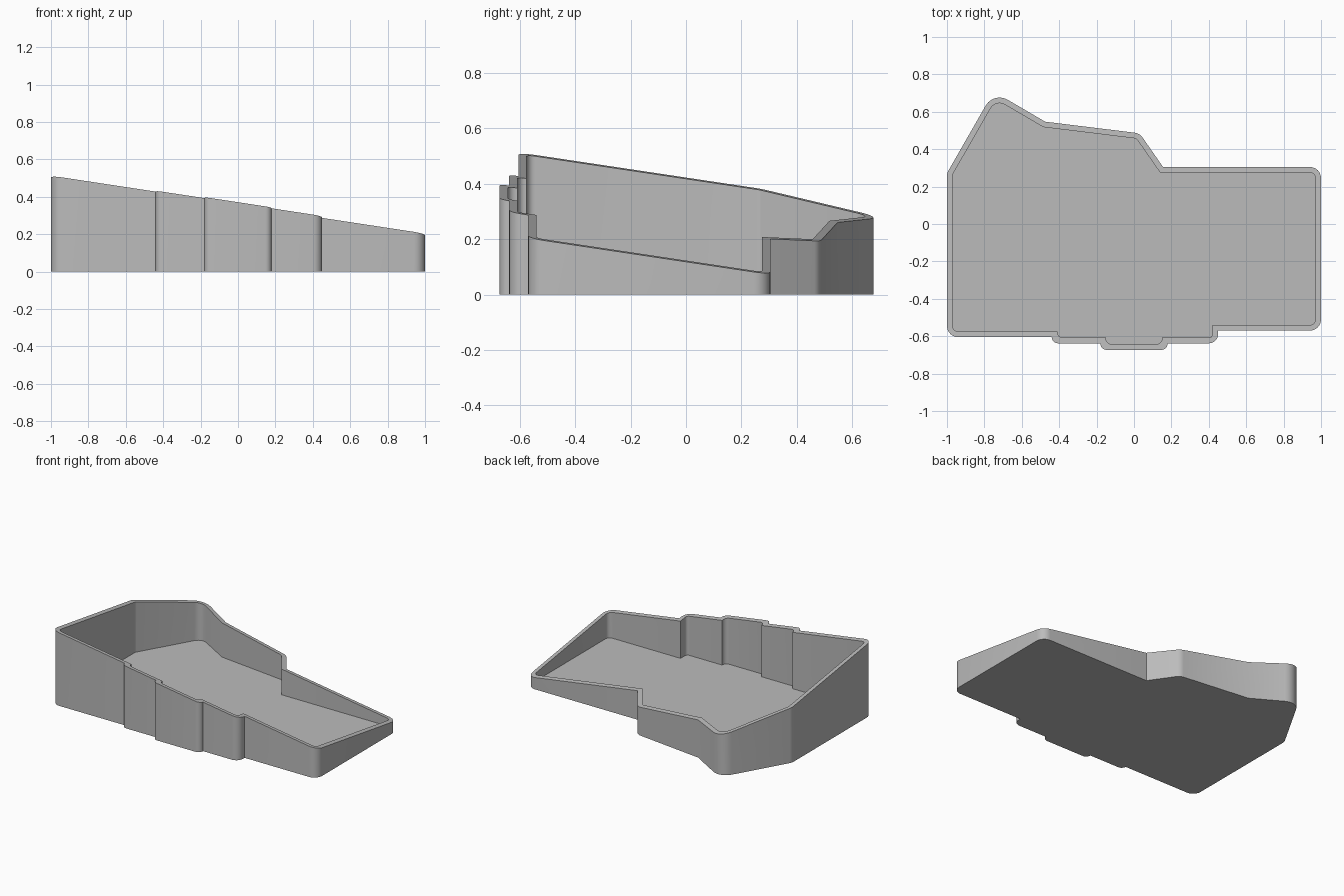
import bpy, bmesh, math
from mathutils import Vector

if "Cube" in bpy.data.objects:
    bpy.data.objects.remove(bpy.data.objects["Cube"])

WALL, FLOOR, SEG = 0.03, 0.03, 6

# Sharp footprint, counter-clockwise: x, y, outer fillet radius, inner fillet radius
CORNERS = [
    (-1.00, -0.605, 0.06, 0.03), (-0.44, -0.605, 0, 0), (-0.44, -0.638, 0.033, 0.03),
    (-0.18, -0.638, 0, 0), (-0.18, -0.673, 0.034, 0.03), (0.18, -0.673, 0.034, 0.03),
    (0.18, -0.638, 0, 0), (0.45, -0.638, 0.05, 0.02), (0.45, -0.57, 0, 0),
    (1.00, -0.57, 0.06, 0.03), (1.00, 0.305, 0.06, 0.03), (0.155, 0.305, 0, 0),
    (0.03, 0.485, 0.06, 0.03), (-0.475, 0.547, 0, 0), (-0.75, 0.708, 0.085, 0.055),
    (-1.00, 0.272, 0.06, 0.03),
]


def inset(points, d):
    """Move every edge inward by d and mitre the corners."""
    out = []
    for i, p in enumerate(points):
        a = (p - points[i - 1]).normalized()
        b = (points[(i + 1) % len(points)] - p).normalized()
        na, nb = Vector((-a.y, a.x)), Vector((-b.y, b.x))
        out.append(p + (na + nb) * d / (1 + na.dot(nb)))
    return out


def fillet(points, radii):
    """Replace each corner that has a radius by an arc."""
    out = []
    for i, (p, r) in enumerate(zip(points, radii)):
        if r == 0:
            out.append(p)
            continue
        u = (points[i - 1] - p).normalized()
        v = (points[(i + 1) % len(points)] - p).normalized()
        half = u.angle(v) / 2
        centre = p + (u + v).normalized() * r / math.sin(half)
        s = p + u * r / math.tan(half) - centre
        sweep = math.pi - 2 * half
        for k in range(SEG + 1):
            t = sweep * k / SEG
            c, n = math.cos(t), math.sin(t)
            out.append(centre + Vector((s.x * c - s.y * n, s.x * n + s.y * c)))
    return out


def rim_height(p):
    """Sloping plane that trims the walls."""
    return 0.512 - 0.152 * (p.x + 1) - 0.15 * (p.y + 0.6)


sharp = [Vector(c[:2]) for c in CORNERS]
outer = fillet(sharp, [c[2] for c in CORNERS])
inner = fillet(inset(sharp, WALL), [c[3] for c in CORNERS])

# Tray: base, outer wall, sloping rim, inner wall, floor
bm = bmesh.new()
rings = [
    [bm.verts.new((p.x, p.y, 0)) for p in outer],
    [bm.verts.new((p.x, p.y, rim_height(p))) for p in outer],
    [bm.verts.new((p.x, p.y, rim_height(p))) for p in inner],
    [bm.verts.new((p.x, p.y, FLOOR)) for p in inner],
]
n = len(outer)
for low, high in zip(rings, rings[1:]):
    for i in range(n):
        j = (i + 1) % n
        bm.faces.new((low[i], low[j], high[j], high[i]))
bm.faces.new(rings[0][::-1])
bm.faces.new(rings[3])
mesh = bpy.data.meshes.new("tray")
bm.to_mesh(mesh)
bm.free()

grey = bpy.data.materials.new("grey")
grey.diffuse_color = (0.5, 0.5, 0.5, 1)
grey.use_nodes = True
grey.node_tree.nodes["Principled BSDF"].inputs["Base Color"].default_value = grey.diffuse_color
mesh.materials.append(grey)

tray = bpy.data.objects.new("tray", mesh)
bpy.context.collection.objects.link(tray)
bpy.context.view_layer.objects.active = tray
tray.select_set(True)
bpy.ops.object.shade_smooth_by_angle(angle=math.radians(30))
